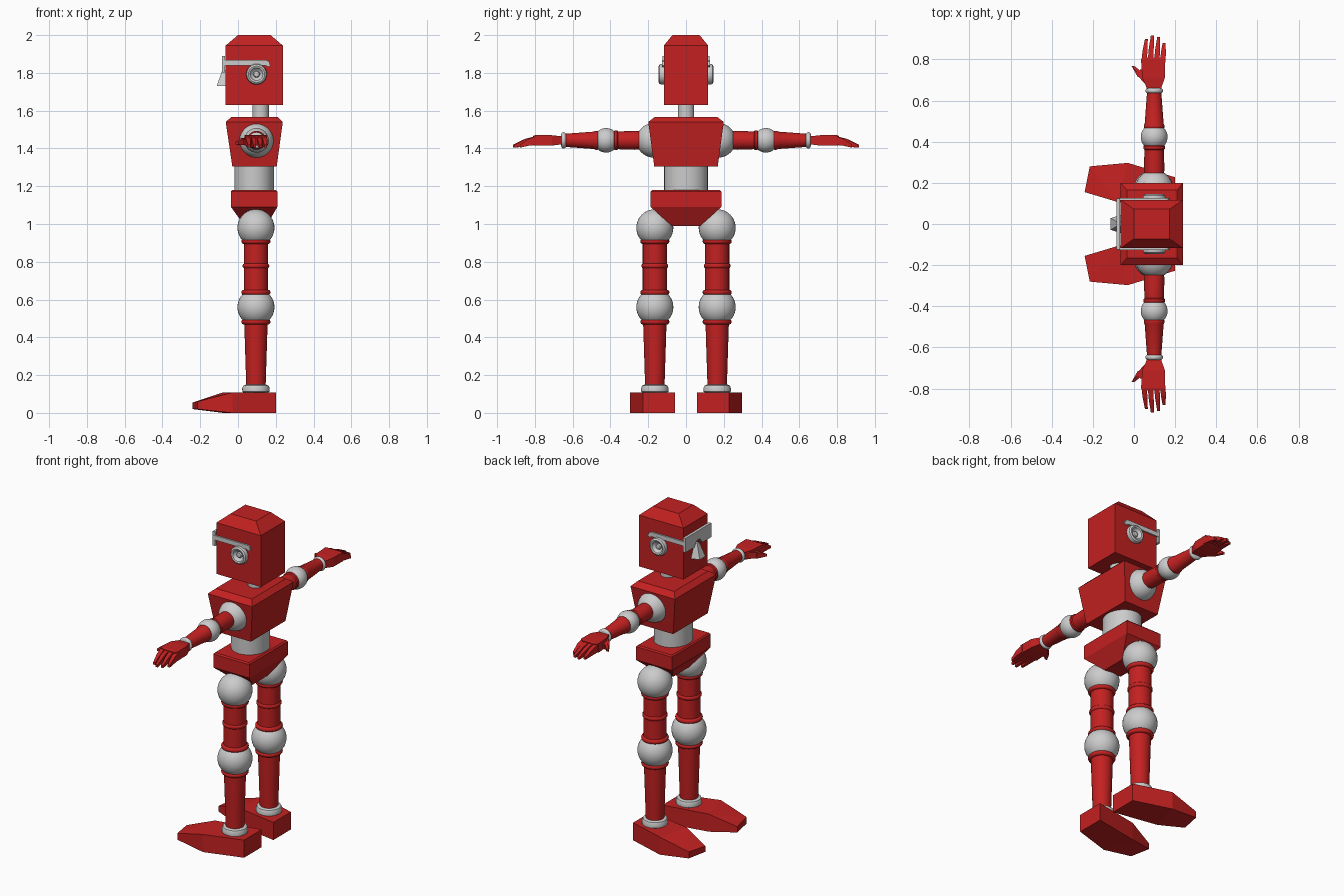
import bpy, bmesh, math
from mathutils import Vector, Matrix

if "Cube" in bpy.data.objects:
    bpy.data.objects.remove(bpy.data.objects["Cube"])

red = bpy.data.materials.new("red_paint")
red.diffuse_color = (0.55, 0.015, 0.015, 1)
red.use_nodes = True
red.node_tree.nodes["Principled BSDF"].inputs["Base Color"].default_value = red.diffuse_color
CX = 0.095                      # shared x of limb axes


def finish(name, bm, mat=None, smooth=False, mirror=False):
    bmesh.ops.recalc_face_normals(bm, faces=bm.faces[:])
    me = bpy.data.meshes.new(name)
    bm.to_mesh(me)
    bm.free()
    ob = bpy.data.objects.new(name, me)
    bpy.context.collection.objects.link(ob)
    if mat:
        me.materials.append(mat)
    if smooth:
        bpy.ops.object.select_all(action='DESELECT')
        ob.select_set(True)
        bpy.context.view_layer.objects.active = ob
        bpy.ops.object.shade_smooth_by_angle(angle=math.radians(35))
    if mirror:
        m = ob.modifiers.new("mirror", 'MIRROR')
        m.use_axis = (False, True, False)
        m.use_mirror_merge = False
    return ob


def add_hull(bm, pts):
    part = bmesh.new()
    for p in pts:
        part.verts.new(p)
    bmesh.ops.convex_hull(part, input=part.verts[:])
    bmesh.ops.dissolve_limit(part, angle_limit=0.02, verts=part.verts[:], edges=part.edges[:])
    tmp = bpy.data.meshes.new("tmp")
    part.to_mesh(tmp)
    part.free()
    bm.from_mesh(tmp)
    bpy.data.meshes.remove(tmp)


def hull(name, pts, mat=None, mirror=False):
    bm = bmesh.new()
    add_hull(bm, pts)
    return finish(name, bm, mat, mirror=mirror)


def levels(rows):
    """Box corners for stacked rows of (z, x0, x1, half_y)."""
    return [(x, y, z) for z, x0, x1, h in rows for x in (x0, x1) for y in (-h, h)]


def block(name, rows):
    bm = bmesh.new()
    rings = [[bm.verts.new(p) for p in ((a, -h, z), (b, -h, z), (b, h, z), (a, h, z))]
             for z, a, b, h in rows]
    for r, t in zip(rings, rings[1:]):
        for i in range(4):
            j = (i + 1) % 4
            bm.faces.new((r[i], r[j], t[j], t[i]))
    bm.faces.new(rings[0])
    bm.faces.new(rings[-1])
    return finish(name, bm, red)


def prism(name, pts, depth_vec, mirror=False):
    bm = bmesh.new()
    f = bm.faces.new([bm.verts.new(p) for p in pts])
    g = bmesh.ops.extrude_face_region(bm, geom=[f])
    bm.faces.ensure_lookup_table()
    bmesh.ops.translate(bm, vec=depth_vec,
                        verts=[v for v in g["geom"] if isinstance(v, bmesh.types.BMVert)])
    return finish(name, bm, mirror=mirror)


def lathe(name, prof, origin, mat=None, along_y=False, mirror=True, scale=(1, 1), n=32):
    """Closed turned shape from (radius, height) points."""
    bm = bmesh.new()
    rings = [[bm.verts.new((r * scale[0] * math.cos(k * math.tau / n),
                            r * scale[1] * math.sin(k * math.tau / n), h))
              for k in range(n)] for r, h in prof]
    for a, b in zip(rings, rings[1:]):
        for i in range(n):
            j = (i + 1) % n
            bm.faces.new((a[i], a[j], b[j], b[i]))
    bm.faces.new(rings[0])
    bm.faces.new(rings[-1])
    if along_y:
        bm.transform(Matrix.Rotation(-math.pi / 2, 4, 'X'))
    bm.transform(Matrix.Translation(origin))
    return finish(name, bm, mat, True, mirror)


def ball(name, c, r):
    bm = bmesh.new()
    bmesh.ops.create_uvsphere(bm, u_segments=32, v_segments=20, radius=r,
                              matrix=Matrix.Translation(c))
    return finish(name, bm, smooth=True, mirror=True)


def ring(name, c, r, tube, mat=None, along_y=False):
    prof = [(r - tube + tube * math.sin(t * math.pi / 8), -tube * math.cos(t * math.pi / 8))
            for t in range(9)]
    return lathe(name, prof, c, mat, along_y)


# Body blocks
block("head", [(1.63, -.065, .237, .117), (1.945, -.065, .237, .117), (2.0, 0, .173, .072)])
block("torso", [(1.305, -.03, .205, .168), (1.54, -.065, .237, .2), (1.567, -.035, .21, .165)])
block("pelvis", [(.99, .035, .15, .075), (1.09, -.037, .208, .187),
                 (1.172, -.037, .208, .187), (1.18, -.03, .2, .18)])
lathe("neck", [(.043, 1.55), (.043, 1.65)], (.12, 0, 0), mirror=False)
lathe("waist", [(1, 1.16), (1, 1.33)], (.086, 0, 0), mirror=False, scale=(.105, .116))

# Face
half = [(.125, 1.89), (.125, 1.803), (.04, 1.803), (.015, 1.835)]
outline = half + [(-y, z) for y, z in reversed(half)]
prism("visor", [(-.084, y, z) for y, z in outline], (.016, 0, 0))
temple = [(-.08, 1.867), (.15, 1.867), (.165, 1.86), (.172, 1.838), (.16, 1.832), (.145, 1.84), (-.08, 1.84)]
prism("visor_arm", [(x, .115, z) for x, z in temple], (0, .011, 0), True)
hull("nose", levels([(1.73, -.113, -.113, .028), (1.73, -.062, -.062, .045),
                     (1.815, -.083, -.062, .01)]))
lathe("ear", [(.052, -.01), (.055, .012), (.052, .022), (.043, .028), (.034, .025),
              (.026, .012), (.018, .008), (.014, .016), (.006, .018)],
      (.098, .117, 1.793), along_y=True)

# Legs
LY = .165
ball("hip_joint", (CX, LY, .98), .098)
lathe("thigh", [(.064, .6), (.064, .93)], (CX, LY, 0), red)
for z, r in ((.908, .077), (.778, .071), (.638, .077), (.482, .077)):
    ring("leg_ring", (CX, LY, z), r, .014, red)
ball("knee_joint", (CX, LY, .56), .098)
lathe("shin", [(.05, .1), (.062, .48)], (CX, LY, 0), red)
lathe("ankle_ring", [(.06, .105), (.072, .112), (.073, .13), (.067, .144), (.056, .149)],
      (CX, LY, 0))
sole = [(-.24, .155, .02, .055), (-.215, .28, .02, .06), (-.03, .297, 0, .108),
        (.2, .227, 0, .108), (.2, .057, 0, .108), (-.08, .107, 0, .108)]
hull("foot", [(x, y, z) for x, y, lo, hi in sole for z in (lo, hi)], red, True)

# Arms
AZ = 1.443
ball("shoulder_joint", (.098, .172, AZ), .091)
lathe("upper_arm", [(.047, .23), (.05, .27), (.047, .36), (.052, .365), (.052, .378), (.044, .385)],
      (.098, 0, AZ), red, True)
ball("elbow_joint", (.098, .423, AZ), .065)
lathe("forearm", [(.042, .455), (.05, .468), (.05, .48), (.046, .487), (.034, .65)],
      (.098, 0, AZ), red, True)
ring("wrist_ring", (.098, .648, AZ), .043, .013, along_y=True)

# Hands: palm, thumb and four tapered fingers
bm = bmesh.new()


def sections(rows):
    """Box corners for rows of (y, x0, x1, z0, z1)."""
    return [(x, y, z) for y, a, b, lo, hi in rows for x in (a, b) for z in (lo, hi)]


add_hull(bm, sections([(.655, .065, .13, 1.422, 1.464), (.71, .04, .15, 1.415, 1.47),
                       (.8, .034, .152, 1.415, 1.47), (.81, .06, .135, 1.418, 1.466)]))
add_hull(bm, sections([(.68, .055, .08, 1.42, 1.46), (.715, .022, .05, 1.418, 1.455),
                       (.75, .03, .06, 1.418, 1.45)]))
add_hull(bm, sections([(.715, .018, .032, 1.418, 1.455), (.74, .015, .036, 1.418, 1.452),
                       (.768, -.012, .002, 1.42, 1.435)]))
for base, tip, end in ((.048, .06, .898), (.079, .089, .917), (.11, .12, .908), (.14, .146, .88)):
    mid, my = (base + tip) / 2, (.79 + end) / 2
    add_hull(bm, sections([(.785, base - .013, base + .013, 1.42, 1.468),
                           (my, mid - .012, mid + .012, 1.414, 1.45)]))
    add_hull(bm, sections([(my, mid - .012, mid + .012, 1.414, 1.45),
                           (end, tip - .007, tip + .007, 1.404, 1.419)]))
finish("hand", bm, red, mirror=True)
